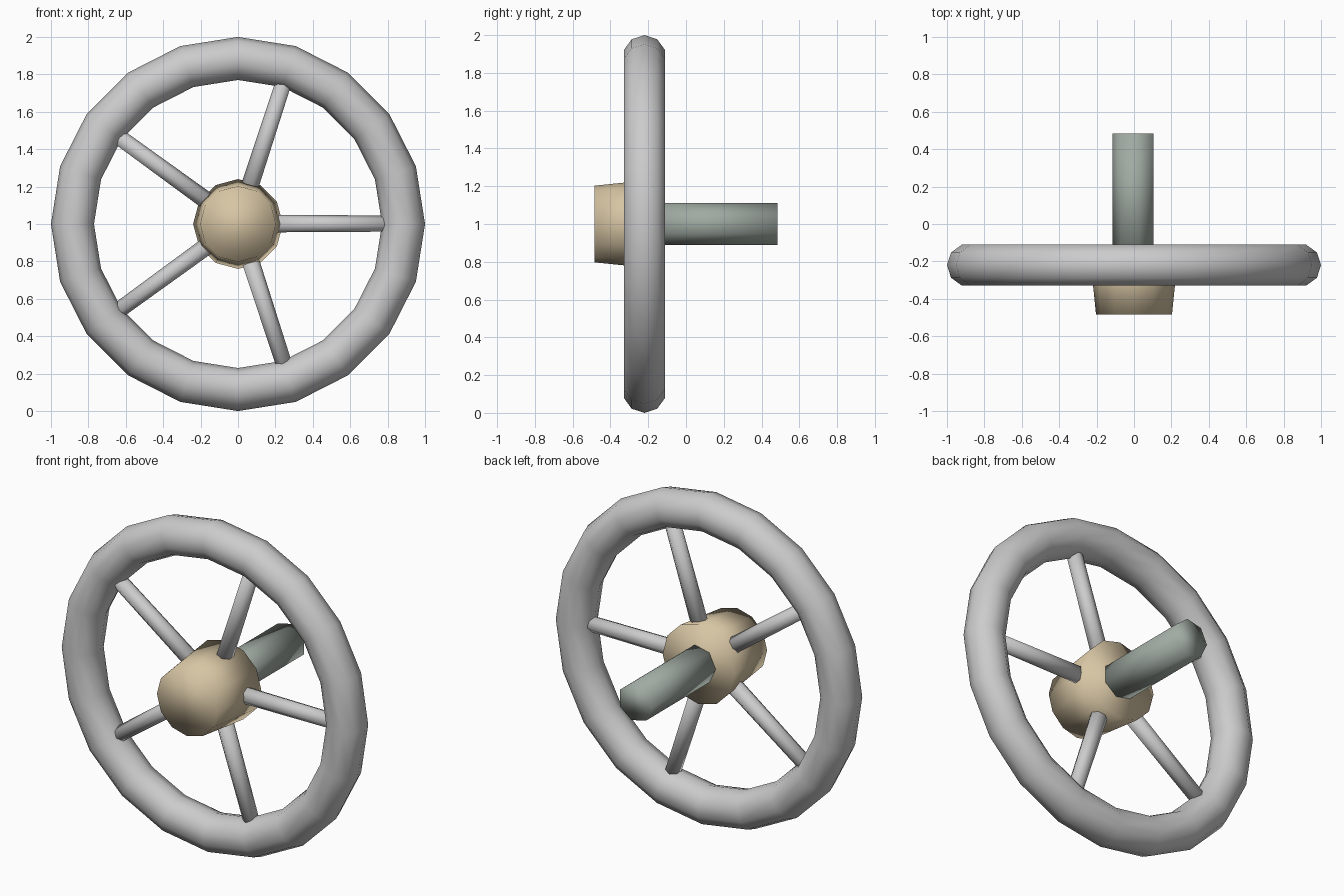
import bpy
import math
from mathutils import Vector

cube = bpy.data.objects.get("Cube")
if cube:
    bpy.data.objects.remove(cube)

CENTRE = Vector((0, -0.22, 1))


def material(name, rgb):
    m = bpy.data.materials.new(name)
    m.use_nodes = True
    m.diffuse_color = (*rgb, 1)
    m.node_tree.nodes["Principled BSDF"].inputs["Base Color"].default_value = (*rgb, 1)
    return m


def finish(name, mat):
    ob = bpy.context.object
    ob.name = name
    ob.data.materials.append(mat)
    bpy.ops.object.shade_smooth()
    return ob


def rod(name, mat, start, end, r1, r2, sides):
    """Capped, optionally tapered rod between two points."""
    axis = end - start
    bpy.ops.mesh.primitive_cone_add(vertices=sides, radius1=r1, radius2=r2,
                                    depth=axis.length, location=(start + end) / 2)
    ob = finish(name, mat)
    ob.rotation_euler = axis.to_track_quat('Z', 'Y').to_euler()
    return ob


grey = material("light grey", (0.6, 0.6, 0.6))
tan = material("tan", (0.68, 0.56, 0.37))
green_grey = material("green grey", (0.35, 0.40, 0.36))

# Rim
bpy.ops.mesh.primitive_torus_add(major_segments=20, minor_segments=10,
                                 major_radius=0.885, minor_radius=0.115,
                                 location=CENTRE, rotation=(math.pi / 2, 0, 0))
finish("rim", grey)

# Five spokes
for i in range(5):
    a = math.tau * i / 5
    out = Vector((math.cos(a), 0, math.sin(a)))
    rod(f"spoke_{i + 1}", grey, CENTRE + out * 0.1, CENTRE + out * 0.86, 0.05, 0.045, 7)

# Hub, widening toward the back
rod("hub", tan, Vector((0, -0.485, 1)), Vector((0, -0.12, 1)), 0.203, 0.24, 12)

# Seven-sided stem with one corner toward -x
stem = rod("stem", green_grey, Vector((0, -0.2, 1)), Vector((0, 0.485, 1)), 0.115, 0.115, 7)
stem.rotation_euler = (-math.pi / 2, math.pi / 2, 0)
